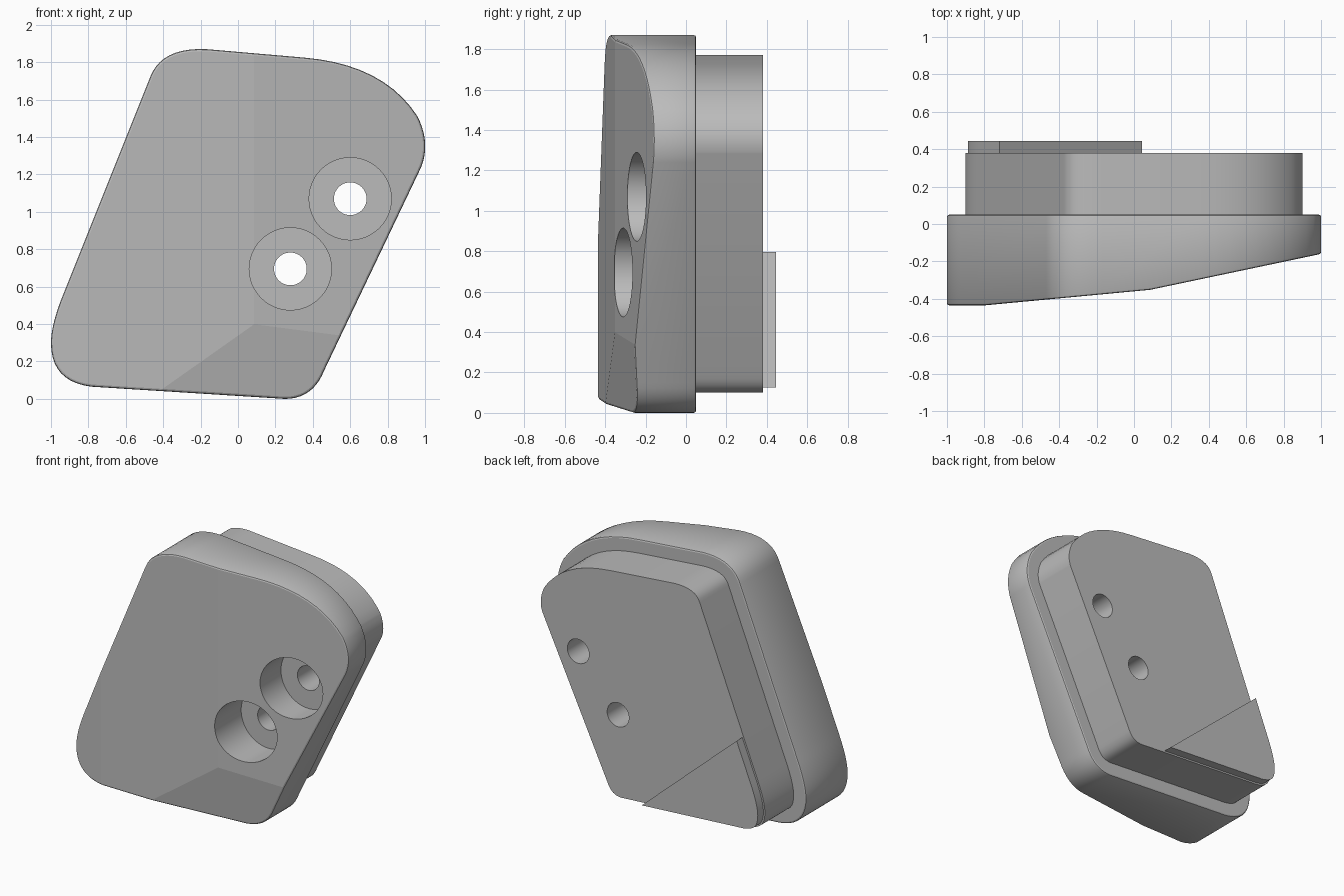
import bpy, bmesh, math
from mathutils import Vector

cube = bpy.data.objects.get("Cube")
if cube:
    bpy.data.objects.remove(cube, do_unlink=True)

grey = bpy.data.materials.new("plain grey")
grey.use_nodes = True
grey.diffuse_color = (0.5, 0.5, 0.5, 1)
grey.node_tree.nodes["Principled BSDF"].inputs["Base Color"].default_value = (0.5, 0.5, 0.5, 1)

# Rounded corners of the outline (start, control, end) in x and z, anticlockwise
CORNERS = [
    ((-0.17, 1.87), (-0.41, 1.88), (-0.47, 1.72)),
    ((-0.93, 0.57), (-1.0, 0.4), (-1.0, 0.3)),
    ((-1.0, 0.3), (-1.0, 0.09), (-0.78, 0.065)),
    ((0.25, 0.0), (0.4, 0.0), (0.46, 0.15)),
    ((0.98, 1.24), (1.03, 1.37), (0.96, 1.51)),
    ((0.96, 1.51), (0.78, 1.79), (0.35, 1.825)),
]
HOLES = [(0.6, 1.07), (0.28, 0.695)]


def outline(inset=0.0, steps=10):
    """Sample the rounded outline and move it inwards."""
    pts = []
    for corner in CORNERS:
        a, b, c = map(Vector, corner)
        for i in range(steps + 1):
            t = i / steps
            p = a * (1 - t) ** 2 + b * 2 * t * (1 - t) + c * t * t
            if not pts or (p - pts[-1]).length > 0.001:
                pts.append(p)
    moved = []
    for i, p in enumerate(pts):
        d = (pts[(i + 1) % len(pts)] - pts[i - 1]).normalized()
        moved.append(p + Vector((-d.y, d.x)) * inset)
    return moved


def prism(points, y0, y1):
    """Extrude an x-z outline along y."""
    bm = bmesh.new()
    face = bm.faces.new([bm.verts.new((p.x, y0, p.y)) for p in points])
    extruded = bmesh.ops.extrude_face_region(bm, geom=[face])["geom"]
    verts = [v for v in extruded if isinstance(v, bmesh.types.BMVert)]
    bmesh.ops.translate(bm, verts=verts, vec=(0, y1 - y0, 0))
    bmesh.ops.recalc_face_normals(bm, faces=bm.faces)
    return bm


def slice_off(bm, point, normal):
    """Remove everything behind a plane and close the cut."""
    geom = bm.verts[:] + bm.edges[:] + bm.faces[:]
    cut = bmesh.ops.bisect_plane(bm, geom=geom, dist=1e-5, plane_co=point,
                                 plane_no=normal, clear_inner=True)["geom_cut"]
    edges = [e for e in cut if isinstance(e, bmesh.types.BMEdge)]
    bmesh.ops.edgeloop_fill(bm, edges=edges)
    bmesh.ops.recalc_face_normals(bm, faces=bm.faces)


def make_object(name, bm):
    mesh = bpy.data.meshes.new(name)
    bm.to_mesh(mesh)
    bm.free()
    mesh.materials.append(grey)
    ob = bpy.data.objects.new(name, mesh)
    bpy.context.collection.objects.link(ob)
    return ob


def select(ob):
    bpy.ops.object.select_all(action='DESELECT')
    ob.select_set(True)
    bpy.context.view_layer.objects.active = ob


def bevel(ob, width):
    mod = ob.modifiers.new("rounding", 'BEVEL')
    mod.width = width
    mod.segments = 2
    mod.limit_method = 'ANGLE'
    mod.angle_limit = math.radians(40)
    select(ob)
    bpy.ops.object.modifier_apply(modifier=mod.name)


def drill(ob, radius, y0, y1):
    """Bore both holes along y."""
    for x, z in HOLES:
        circle = [Vector((x + radius * math.cos(a), z + radius * math.sin(a)))
                  for a in (math.tau * i / 48 for i in range(48))]
        cutter = make_object("cutter", prism(circle, y0, y1))
        cutter.hide_render = True
        mod = ob.modifiers.new("hole", 'BOOLEAN')
        mod.operation = 'DIFFERENCE'
        mod.solver = 'EXACT'
        mod.object = cutter
        select(ob)
        bpy.ops.object.modifier_apply(modifier=mod.name)
        bpy.data.objects.remove(cutter, do_unlink=True)


def finish(ob):
    """Smooth the curved walls and keep the front and back facets flat."""
    select(ob)
    bpy.ops.object.shade_smooth_by_angle(angle=math.radians(30))
    for p in ob.data.polygons:
        if abs(p.normal.y) > 0.9:
            p.use_smooth = False


# Front block, its face cut by planes y = a + b*x + c*z
body = prism(outline(), -0.8, 0.05)
for a, b, c in [(-0.435, 0, 0), (-0.36, 0.094, 0), (-0.37, 0.21, 0), (-0.313, 0.192, -0.139)]:
    slice_off(body, (0, a, 0), Vector((-b, 1, -c)).normalized())
front_block = make_object("front_block", body)
bevel(front_block, 0.012)
drill(front_block, 0.22, -0.9, -0.05)
drill(front_block, 0.0875, -0.9, 0.9)
finish(front_block)

# Narrower plug behind the block
back_plug = make_object("back_plug", prism(outline(0.1), 0.05, 0.38))
drill(back_plug, 0.0875, -0.9, 0.9)
finish(back_plug)

# Raised corner plate on the back, trimmed along a diagonal
plate = prism(outline(0.112), 0.38, 0.445)
slice_off(plate, (0.05, 0, 0.12), Vector((-0.67, 0, -0.76)).normalized())
finish(make_object("corner_plate", plate))
